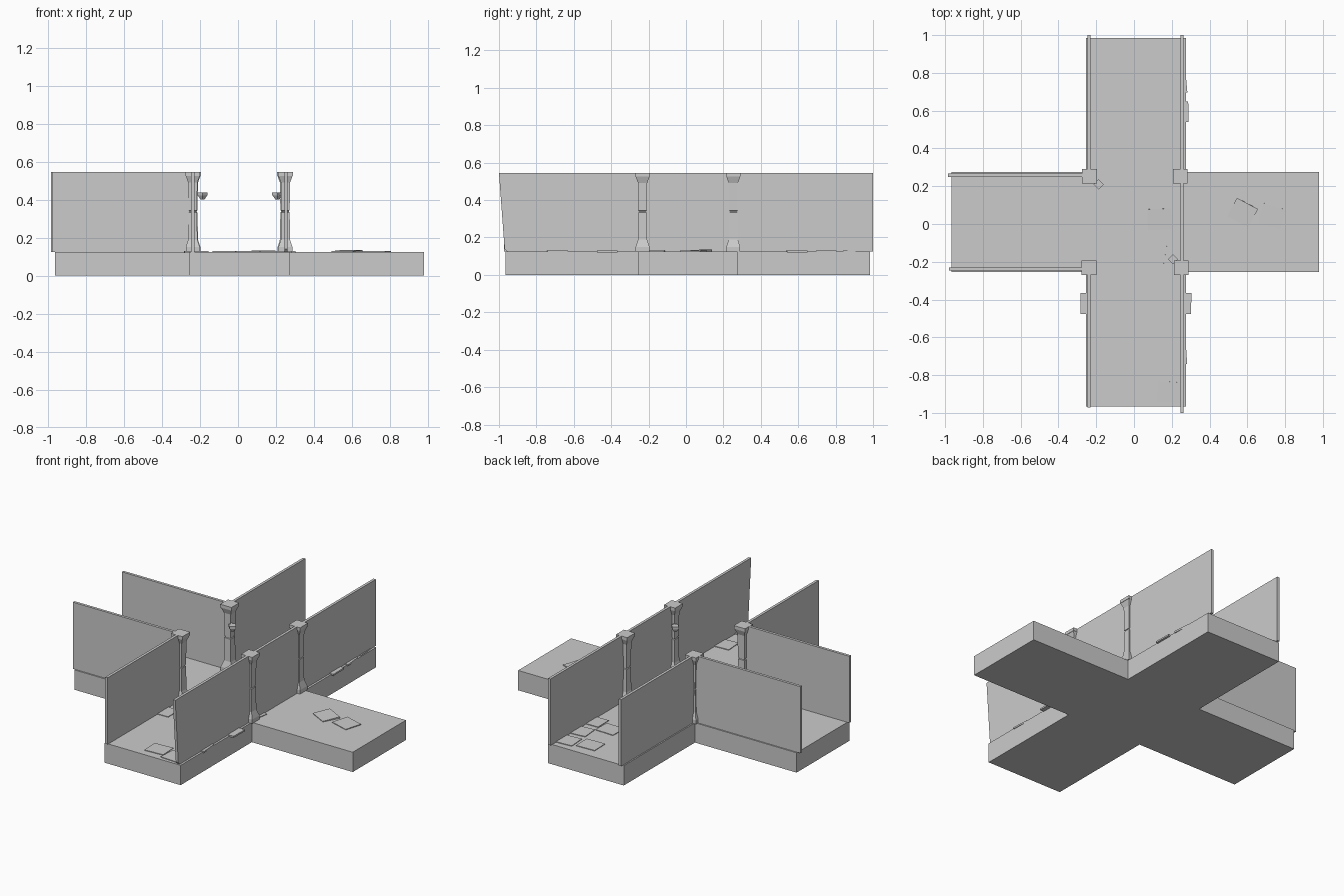
import bpy, bmesh, math
from mathutils import Matrix

if "Cube" in bpy.data.objects:
    bpy.data.objects.remove(bpy.data.objects["Cube"])

FLOOR, TOP = 0.125, 0.545

def make(name, verts, faces):
    me = bpy.data.meshes.new(name)
    me.from_pydata(verts, [], faces)
    bm = bmesh.new()
    bm.from_mesh(me)
    bmesh.ops.recalc_face_normals(bm, faces=bm.faces)
    bm.to_mesh(me)
    bm.free()
    ob = bpy.data.objects.new(name, me)
    bpy.context.collection.objects.link(ob)
    return ob

def prism(name, outline, depth):
    # extrude a closed outline along the vector depth
    n = len(outline)
    far = [tuple(a + b for a, b in zip(p, depth)) for p in outline]
    faces = [tuple(range(n)), tuple(range(n, 2 * n))]
    faces += [(i, (i + 1) % n, (i + 1) % n + n, i + n) for i in range(n)]
    return make(name, list(outline) + far, faces)

def box(name, x0, x1, y0, y1, z0, z1):
    return prism(name, [(x0, y0, z0), (x1, y0, z0), (x1, y1, z0), (x0, y1, z0)], (0, 0, z1 - z0))

def square_loft(name, profile, loc, angle=0):
    # stacked square rings: (half width, z)
    verts, faces = [], []
    for h, z in profile:
        verts += [(-h, -h, z), (h, -h, z), (h, h, z), (-h, h, z)]
    for r in range(len(profile) - 1):
        for i in range(4):
            j = (i + 1) % 4
            faces.append((r * 4 + i, r * 4 + j, r * 4 + 4 + j, r * 4 + 4 + i))
    e = len(verts)
    faces += [(0, 1, 2, 3), (e - 4, e - 3, e - 2, e - 1)]
    ob = make(name, verts, faces)
    ob.data.transform(Matrix.Translation((loc[0], loc[1], 0)) @ Matrix.Rotation(angle, 4, 'Z'))
    return ob

# Cross-shaped floor
a0, a1, e0, ex, ey = -0.255, 0.275, -0.965, 0.98, 0.985
cross = [(a0, e0), (a1, e0), (a1, a0), (ex, a0), (ex, a1), (a1, a1),
         (a1, ey), (a0, ey), (a0, a1), (e0, a1), (e0, a0), (a0, a0)]
prism("floor", [(x, y, 0) for x, y in cross], (0, 0, FLOOR))

# Walls: long right wall has a leaning front end
prism("wall_right", [(0.245, -0.955, FLOOR), (0.245, 1, FLOOR), (0.245, 1, TOP),
                     (0.245, -1, TOP), (0.245, -0.97, 0.14)], (0.017, 0, 0))
box("wall_back_left", -0.247, -0.23, 0.255, 1.0, FLOOR, TOP)
box("wall_front_left", -0.247, -0.23, -0.972, -0.24, FLOOR, TOP)
box("wall_left_back", -0.985, -0.24, 0.25, 0.267, FLOOR, TOP)
box("wall_left_front", -0.98, -0.24, -0.247, -0.23, FLOOR, TOP)

# Pillars with flared base and capital, grooved at mid height
pillar = [(0.037, FLOOR), (0.037, 0.15), (0.024, 0.19), (0.022, 0.333), (0.018, 0.335),
          (0.018, 0.341), (0.022, 0.343), (0.024, 0.49), (0.037, 0.525), (0.039, 0.525), (0.039, TOP)]
for x, y in [(-0.235, 0.253), (0.245, 0.253), (-0.238, -0.232), (0.25, -0.232)]:
    square_loft("pillar", pillar, (x, y))

# Wall sconces on two facing pillars
sconce = [(0.007, 0.40), (0.017, 0.422), (0.019, 0.422), (0.019, 0.438)]
for x, y, d in [(-0.187, 0.21, -1), (0.207, -0.187, 1)]:
    square_loft("sconce", sconce, (x, y), math.pi / 4)
    arm = square_loft("sconce_bracket", [(0.006, 0.425), (0.006, 0.435)], (0, 0))
    arm.data.transform(Matrix.Translation((x + d * 0.018, y - d * 0.018, 0))
                       @ Matrix.Rotation(-math.pi / 4, 4, 'Z') @ Matrix.Diagonal((5, 1, 1, 1)))

# Loose flagstones: x, y, turn, tilt (degrees)
stones = [(0.135, 0.025, 2, 2), (-0.065, 0.17, 0, 0), (-0.07, -0.27, 0, 0),
          (0.22, -0.17, 80, 1), (-0.22, -0.42, 1, 0), (0.24, -0.42, -1, 0),
          (0.05, -0.86, 3, 0), (0.185, -0.89, -4, 1), (0.215, -0.69, 4, 0),
          (0.225, 0.593, 1, 0), (0.09, 0.63, -2, 0), (0.215, 0.745, 5, 0),
          (0.06, 0.865, 2, 0), (0.205, 0.89, 4, 0), (0.575, 0.06, -28, 3), (0.73, 0.04, -17, 1)]
for x, y, turn, tilt in stones:
    s = box("flagstone", -0.063, 0.063, -0.055, 0.055, -0.006, 0.004)
    s.data.transform(Matrix.Translation((x, y, FLOOR + tilt * 0.001))
                     @ Matrix.Rotation(math.radians(turn), 4, 'Z')
                     @ Matrix.Rotation(math.radians(tilt), 4, 'X'))
